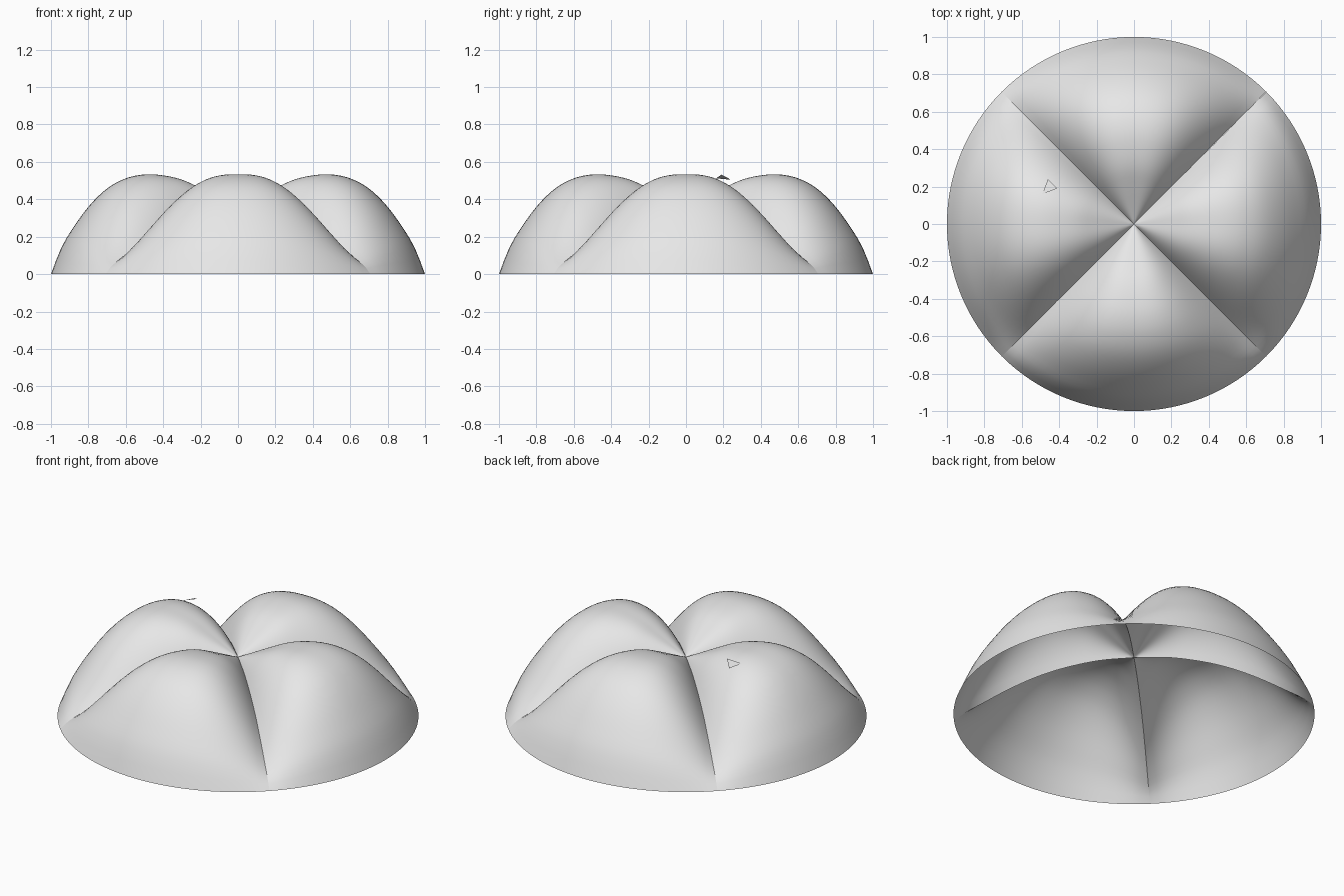
import bpy, bmesh, math

cube = bpy.data.objects.get("Cube")
if cube:
    bpy.data.objects.remove(cube, do_unlink=True)

# One plain grey material
grey = bpy.data.materials.new("plain_grey")
grey.use_nodes = True
grey.diffuse_color = (0.8, 0.8, 0.8, 1)
grey.node_tree.nodes["Principled BSDF"].inputs["Base Color"].default_value = (0.8, 0.8, 0.8, 1)

# Height profiles from the centre to the rim: (radius, height)
RIDGE = [(0, .36), (.1, .41), (.2, .46), (.3, .505), (.4, .528), (.5, .533), (.6, .512),
         (.7, .458), (.8, .36), (.9, .22), (.95, .13), (1, 0)]
VALLEY = [(0, .36), (.2, .35), (.4, .31), (.55, .26), (.7, .19), (.85, .105), (.96, .04), (1, 0)]


def sample(profile, r):
    """Smooth cubic interpolation through the profile points."""
    last = len(profile) - 1

    def slope(k):
        a, b = profile[max(k - 1, 0)], profile[min(k + 1, last)]
        return (b[1] - a[1]) / (b[0] - a[0])

    for k in range(last):
        (r0, z0), (r1, z1) = profile[k], profile[k + 1]
        if r <= r1 + 1e-9:
            w = r1 - r0
            t = (r - r0) / w
            return (z0 * (2*t**3 - 3*t**2 + 1) + z1 * (3*t**2 - 2*t**3)
                    + slope(k) * w * (t**3 - 2*t**2 + t) + slope(k + 1) * w * (t**3 - t**2))
    return profile[-1][1]


def height(r, t):
    """t runs from -1 to 1 between the two creases of a lobe."""
    low = sample(VALLEY, r)
    return low + (sample(RIDGE, r) - low) * (1 - abs(t) ** 2.75)


def lobe_mesh(rings=36, steps=32):
    """Open quarter shell around +x, swelling between two creases."""
    bm = bmesh.new()
    centre = bm.verts.new((0, 0, height(0, 0)))
    rows = []
    for i in range(1, rings + 1):
        r = i / rings
        row = []
        for j in range(steps + 1):
            t = 2 * j / steps - 1
            a = t * math.pi / 4
            row.append(bm.verts.new((r * math.cos(a), r * math.sin(a), height(r, t))))
        rows.append(row)
    for j in range(steps):
        bm.faces.new((centre, rows[0][j], rows[0][j + 1]))
        for lo, hi in zip(rows, rows[1:]):
            bm.faces.new((lo[j], hi[j], hi[j + 1], lo[j + 1]))
    for f in bm.faces:
        f.smooth = True
    mesh = bpy.data.meshes.new("lobe")
    bm.to_mesh(mesh)
    bm.free()
    mesh.materials.append(grey)
    return mesh


def add(name, mesh, turn=0):
    ob = bpy.data.objects.new(name, mesh)
    ob.rotation_euler.z = turn
    bpy.context.collection.objects.link(ob)
    return ob


# Four equal lobes meeting in sharp diagonal creases
shell = lobe_mesh()
for k, side in enumerate(("left", "back", "right", "front")):
    add(side + "_lobe", shell, k * math.pi / 2)

# Small torn flap lying on the right lobe
flap = bpy.data.meshes.new("flap")
flap.from_pydata([(-.49, .16, .512), (-.41, .19, .532), (-.46, .24, .505)], [], [(0, 1, 2)])
flap.materials.append(grey)
add("right_lobe_flap", flap)
